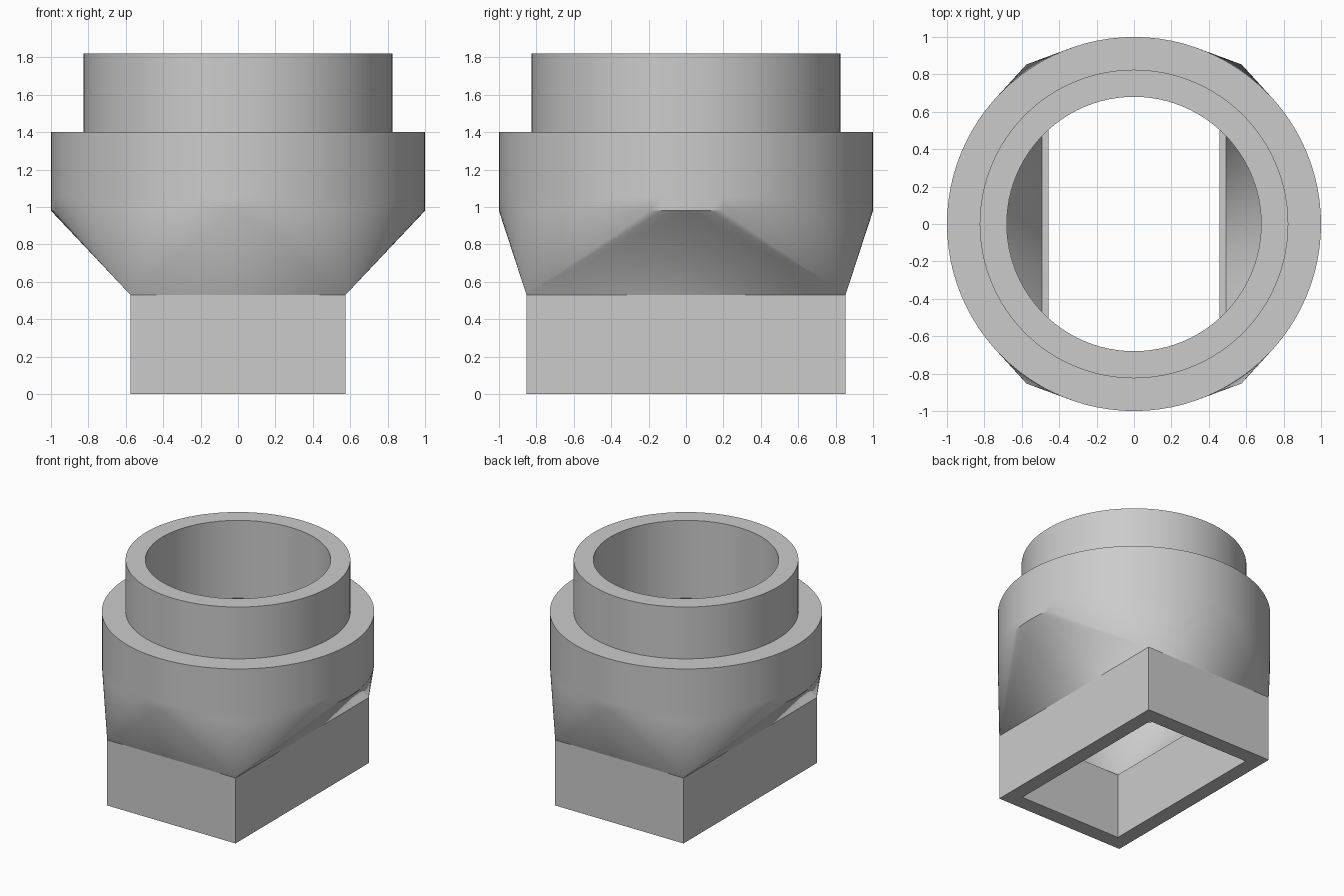
import bpy
import bmesh
from math import cos, sin, tau, radians

cube = bpy.data.objects.get("Cube")
if cube:
    bpy.data.objects.remove(cube, do_unlink=True)

SIDES = 96
QUARTER = SIDES // 4

grey = bpy.data.materials.new("plain grey")
grey.use_nodes = True
colour = (0.6, 0.6, 0.6, 1)
grey.diffuse_color = colour
grey.node_tree.nodes["Principled BSDF"].inputs["Base Color"].default_value = colour

bm = bmesh.new()


def circle(r, z):
    return [bm.verts.new((r * cos(tau * i / SIDES), r * sin(tau * i / SIDES), z))
            for i in range(SIDES)]


def rect(x, y, z):
    return [bm.verts.new((sx * x, sy * y, z))
            for sx, sy in ((1, 1), (-1, 1), (-1, -1), (1, -1))]


def bridge(a, b):
    """Join two rings; a rectangle meets a circle with corner fans and flat triangles."""
    if len(a) == len(b):
        n = len(a)
        for i in range(n):
            j = (i + 1) % n
            bm.faces.new((a[i], a[j], b[j], b[i]))
        return
    corners, ring = (a, b) if len(a) < len(b) else (b, a)
    for i in range(SIDES):
        bm.faces.new((corners[i // QUARTER], ring[(i + 1) % SIDES], ring[i]))
    for k in range(4):
        n = (k + 1) % 4
        bm.faces.new((corners[k], corners[n], ring[n * QUARTER]))


# Rings run up the outside, over the rim and back down the hollow inside
rings = [
    rect(0.575, 0.853, 0), rect(0.575, 0.853, 0.53),       # rectangular socket
    circle(1, 0.98), circle(1, 1.05), circle(1, 1.4),      # transition and collar
    circle(0.825, 1.4), circle(0.825, 1.82),               # round spigot
    circle(0.68, 1.82), circle(0.68, 1.19),                # bore
    circle(0.87, 0.98), rect(0.492, 0.74, 0.53),           # inner transition
    rect(0.457, 0.73, 0.53), rect(0.457, 0.73, 0),         # socket inside
]
for k, ring in enumerate(rings):
    bridge(ring, rings[(k + 1) % len(rings)])
bmesh.ops.recalc_face_normals(bm, faces=bm.faces)

mesh = bpy.data.meshes.new("duct_adapter")
bm.to_mesh(mesh)
bm.free()
mesh.materials.append(grey)
adapter = bpy.data.objects.new("duct_adapter", mesh)
bpy.context.collection.objects.link(adapter)

# Smooth round parts, crisp socket edges
bpy.context.view_layer.objects.active = adapter
adapter.select_set(True)
bpy.ops.object.shade_smooth_by_angle(angle=radians(30))
for e in mesh.edges:
    if all(mesh.vertices[v].co.z < 0.54 for v in e.vertices):
        e.use_edge_sharp = True
